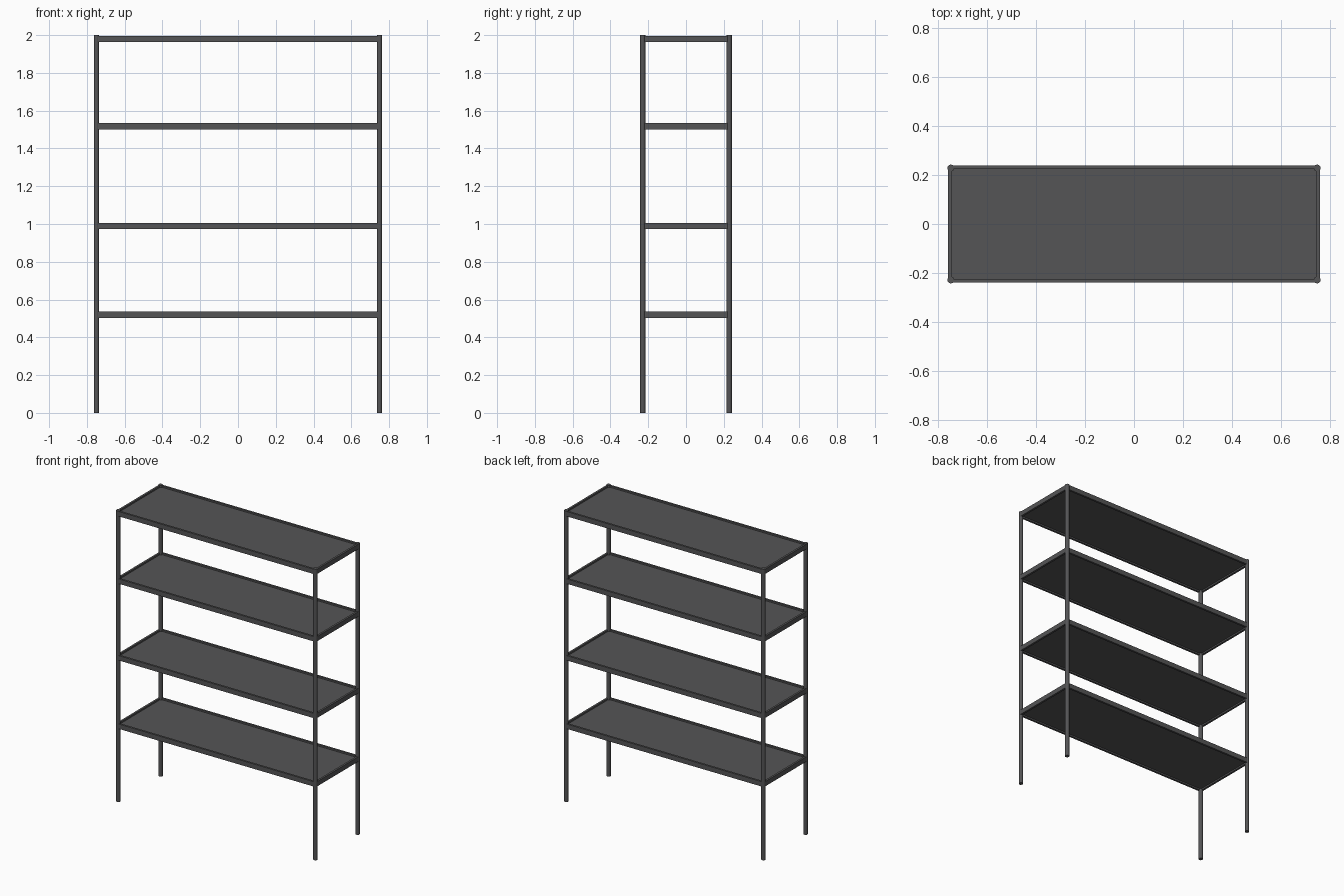
import bpy

if "Cube" in bpy.data.objects:
    bpy.data.objects.remove(bpy.data.objects["Cube"])

def material(name, rgb):
    m = bpy.data.materials.new(name)
    m.diffuse_color = (*rgb, 1)
    m.use_nodes = True
    m.node_tree.nodes["Principled BSDF"].inputs["Base Color"].default_value = m.diffuse_color
    return m

metal = material("dark_grey_metal", (0.09, 0.09, 0.093))

HX, HY = 0.76, 0.24          # outer half sizes of the shelf frames
BAR = 0.014                  # frame bar thickness
BAR_H = 0.033                # frame bar height

def box(name, size, loc):
    bpy.ops.mesh.primitive_cube_add(size=1, location=loc)
    o = bpy.context.object
    o.name = name
    o.scale = size
    bpy.ops.object.transform_apply(location=False, rotation=False, scale=True)
    o.data.materials.append(metal)
    return o

# Round corner posts
for sx in (-1, 1):
    for sy in (-1, 1):
        bpy.ops.mesh.primitive_cylinder_add(
            vertices=16, radius=0.014, depth=2.0,
            location=(sx * 0.749, sy * 0.229, 1.0))
        post = bpy.context.object
        post.name = "corner_post"
        post.data.materials.append(metal)
        bpy.ops.object.shade_smooth_by_angle()

# Shelves: thin recessed panel inside a four-bar frame
for z in (0.52, 0.99, 1.517, 1.98):
    box("shelf_panel", (2 * (HX - BAR), 2 * (HY - BAR), 0.012), (0, 0, z))
    for s in (-1, 1):
        box("long_rail", (2 * (HX - BAR), BAR, BAR_H), (0, s * (HY - BAR / 2), z))
        box("side_rail", (BAR, 2 * (HY - BAR), BAR_H), (s * (HX - BAR / 2), 0, z))
